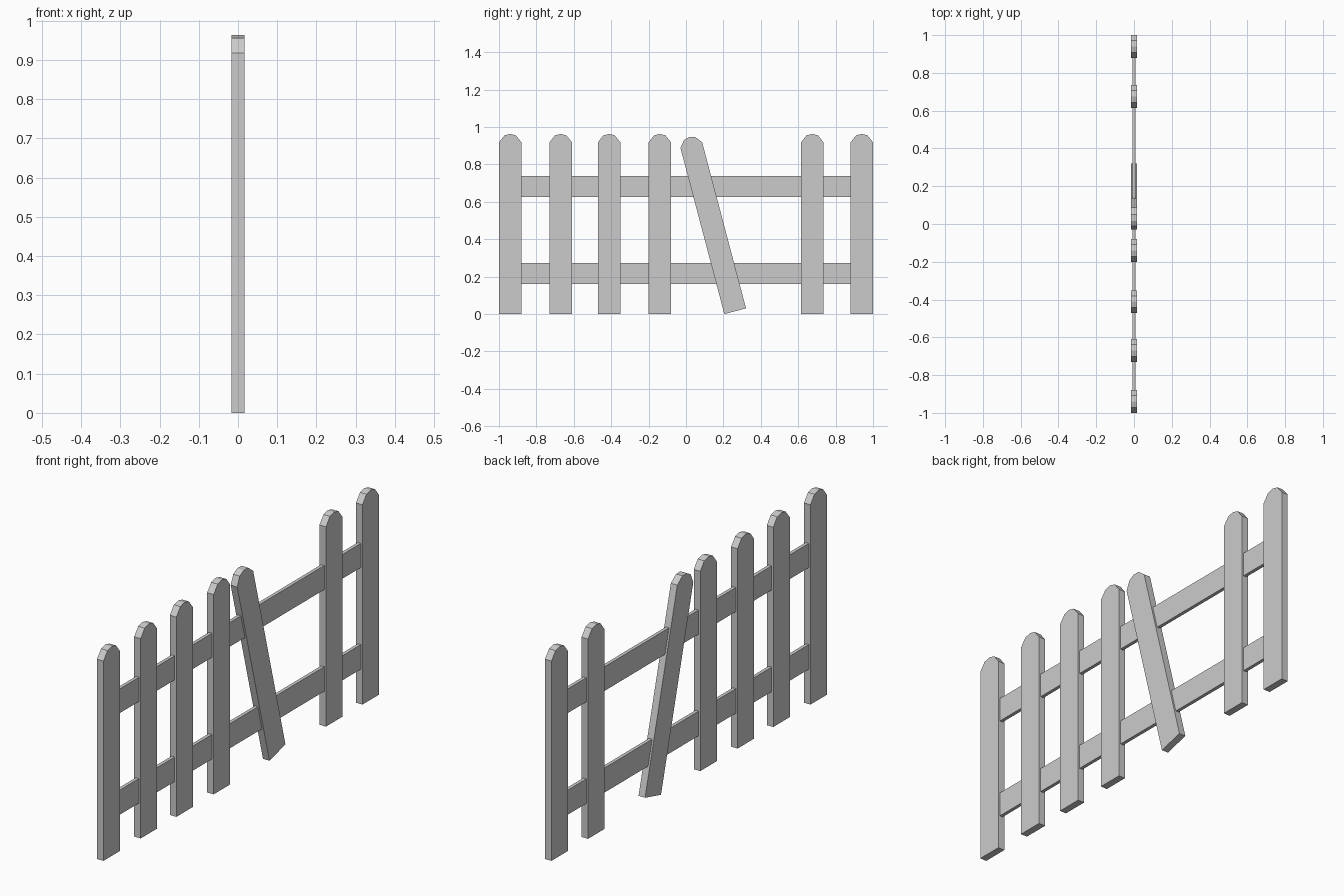
import bpy, bmesh
from math import radians

if "Cube" in bpy.data.objects:
    bpy.data.objects.remove(bpy.data.objects["Cube"])

HALF_W = 0.06      # half picket width
PICKET_T = 0.033   # picket thickness
RAIL_T = 0.016     # rail thickness


def extruded(name, profile, thickness):
    """Extrude a (y, z) outline along x, centred on x = 0."""
    bm = bmesh.new()
    face = bm.faces.new([bm.verts.new((-thickness / 2, y, z)) for y, z in profile])
    ext = bmesh.ops.extrude_face_region(bm, geom=[face])
    moved = [v for v in ext["geom"] if isinstance(v, bmesh.types.BMVert)]
    bmesh.ops.translate(bm, verts=moved, vec=(thickness, 0, 0))
    bmesh.ops.recalc_face_normals(bm, faces=bm.faces)
    mesh = bpy.data.meshes.new(name)
    bm.to_mesh(mesh)
    bm.free()
    obj = bpy.data.objects.new(name, mesh)
    bpy.context.collection.objects.link(obj)
    return obj


def picket(name, y, z=0.0, lean=0.0):
    """Board with a faceted rounded top."""
    outline = [(-HALF_W, 0), (HALF_W, 0), (HALF_W, 0.918), (0.031, 0.955),
               (0, 0.963), (-0.031, 0.955), (-HALF_W, 0.918)]
    obj = extruded(name, outline, PICKET_T)
    obj.location = (0, y, z)
    obj.rotation_euler.x = radians(lean)
    return obj


# Upright pickets
for i, y in enumerate((-0.94, -0.67, -0.411, -0.14, 0.675, 0.94)):
    picket(f"picket_{i + 1}", y)

# Loose picket leaning over
picket("leaning_picket", 0.263, 0.0153, 14.8)

# Horizontal rails, ending inside the outer pickets
for name, z0, z1 in (("lower_rail", 0.16, 0.273), ("upper_rail", 0.627, 0.738)):
    extruded(name, [(-0.94, z0), (0.94, z0), (0.94, z1), (-0.94, z1)], RAIL_T)
